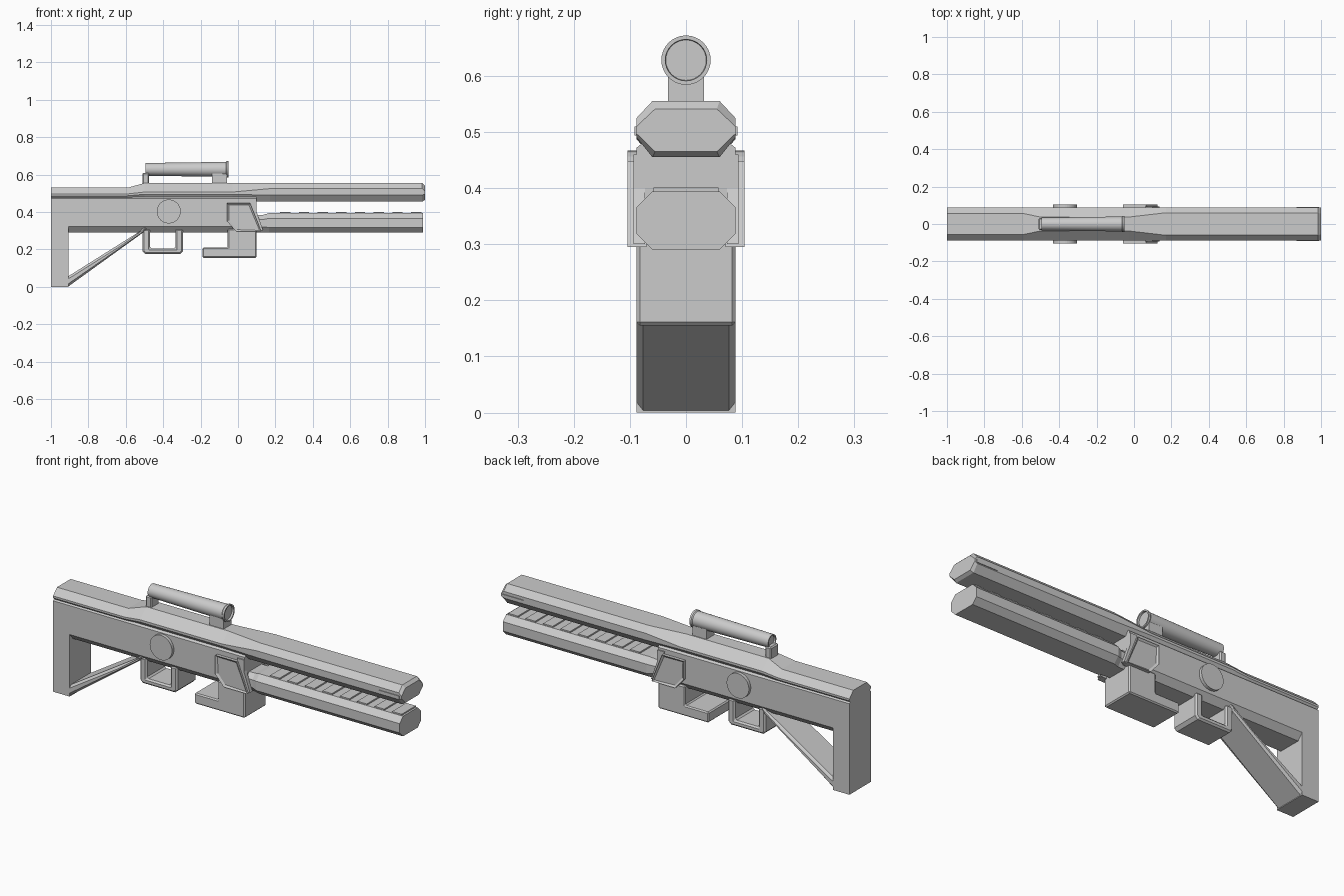
import bpy, bmesh, math

cube = bpy.data.objects.get("Cube")
if cube:
    bpy.data.objects.remove(cube, do_unlink=True)

grey = bpy.data.materials.new("light_grey")
grey.use_nodes = True
GREY = (0.6, 0.6, 0.6, 1)
grey.diffuse_color = GREY
grey.node_tree.nodes["Principled BSDF"].inputs["Base Color"].default_value = GREY


def finish(name, bm, bevel=0):
    bmesh.ops.recalc_face_normals(bm, faces=bm.faces[:])
    me = bpy.data.meshes.new(name)
    bm.to_mesh(me)
    bm.free()
    me.materials.append(grey)
    ob = bpy.data.objects.new(name, me)
    bpy.context.collection.objects.link(ob)
    if bevel:
        mod = ob.modifiers.new("Bevel", "BEVEL")
        mod.width = bevel
        mod.segments = 1
        mod.limit_method = "ANGLE"
        mod.angle_limit = math.radians(50)
    return ob


def loft(name, rings):
    """Skin a list of equal-length point rings and cap both ends."""
    bm = bmesh.new()
    vs = [[bm.verts.new(p) for p in r] for r in rings]
    n = len(rings[0])
    for a, b in zip(vs, vs[1:]):
        for i in range(n):
            j = (i + 1) % n
            bm.faces.new((a[i], a[j], b[j], b[i]))
    bm.faces.new(vs[0])
    bm.faces.new(vs[-1])
    return finish(name, bm)


def octagon(x, top, top_w, shoulder, low, bottom, bottom_w, w=0.088):
    half = [(top_w, top), (w, shoulder), (w, low), (bottom_w, bottom)]
    pts = half + [(-y, z) for y, z in reversed(half)]
    return [(x, y, z) for y, z in pts]


def prism(name, outline, y0, y1, bevel=0, inset=None):
    """Extrude an x-z outline along y; optionally recess the y1 face."""
    bm = bmesh.new()
    a = [bm.verts.new((x, y0, z)) for x, z in outline]
    b = [bm.verts.new((x, y1, z)) for x, z in outline]
    bm.faces.new(a)
    outer = bm.faces.new(b)
    for i in range(len(a)):
        j = (i + 1) % len(a)
        bm.faces.new((a[i], a[j], b[j], b[i]))
    bmesh.ops.recalc_face_normals(bm, faces=bm.faces[:])
    if inset:
        bmesh.ops.inset_region(bm, faces=[outer], thickness=inset[0], depth=inset[1])
    return finish(name, bm, bevel)


def box(x0, x1, z0, z1):
    return [(x0, z0), (x1, z0), (x1, z1), (x0, z1)]


def tube(name, profile, z, sides=32):
    """Round part along x from (x, radius) pairs."""
    ob = loft(name, [[(x, r * math.cos(2 * math.pi * i / sides),
                       z + r * math.sin(2 * math.pi * i / sides))
                      for i in range(sides)] for x, r in profile])
    bpy.ops.object.select_all(action="DESELECT")
    ob.select_set(True)
    bpy.context.view_layer.objects.active = ob
    bpy.ops.object.shade_smooth_by_angle(angle=math.radians(30))
    return ob


# Upper shell running from the stock to the muzzle
loft("upper_shell", [
    octagon(-1.0, 0.53, 0.056, 0.497, 0.487, 0.455, 0.06),
    octagon(-0.59, 0.53, 0.056, 0.497, 0.487, 0.455, 0.06),
    octagon(-0.50, 0.555, 0.037, 0.507, 0.495, 0.455, 0.06),
    octagon(-0.03, 0.555, 0.037, 0.507, 0.495, 0.455, 0.06),
    octagon(0.17, 0.555, 0.06, 0.525, 0.49, 0.455, 0.06),
    octagon(0.985, 0.555, 0.06, 0.525, 0.49, 0.455, 0.06),
    octagon(1.0, 0.541, 0.055, 0.51, 0.497, 0.465, 0.055),
])

# Lower receiver with chamfered edges
loft("receiver", [octagon(x, 0.483, 0.074, 0.472, 0.322, 0.29, 0.06)
                  for x in (-1.0, 0.10)])

# Lower barrel with a narrow neck and a row of slats
loft("lower_barrel", [
    octagon(0.08, 0.385, 0.05, 0.36, 0.32, 0.29, 0.05, 0.075),
    octagon(0.135, 0.385, 0.05, 0.36, 0.32, 0.29, 0.05, 0.075),
    octagon(0.165, 0.394, 0.06, 0.366, 0.318, 0.29, 0.06),
    octagon(0.99, 0.394, 0.06, 0.366, 0.318, 0.29, 0.06),
])
for i in range(8):
    x = 0.225 + 0.1 * i
    prism(f"barrel_slat_{i + 1}", box(x, x + 0.055, 0.388, 0.401), -0.058, 0.058)

# Stock: butt post and diagonal strut
prism("stock_butt", box(-1.0, -0.905, 0.0, 0.46), -0.088, 0.088)
prism("stock_strut", [(-0.95, 0.0), (-0.91, 0.0), (-0.48, 0.31), (-0.50, 0.33),
                      (-0.56, 0.30), (-0.52, 0.292), (-0.905, 0.058), (-0.95, 0.04)][:4]
      + [(-0.46 - 0.06, 0.30), (-0.905, 0.058), (-0.95, 0.04)], -0.088, 0.088, 0.012)

# Trigger guard loop
prism("trigger_guard", [(-0.51, 0.31), (-0.51, 0.19), (-0.495, 0.175), (-0.31, 0.175),
                        (-0.295, 0.19), (-0.295, 0.31), (-0.335, 0.31), (-0.335, 0.205),
                        (-0.47, 0.205), (-0.47, 0.31)], -0.08, 0.08, 0.008)

# Magazine block with rearward foot
prism("magazine", [(-0.19, 0.155), (0.10, 0.155), (0.10, 0.31), (-0.055, 0.31),
                   (-0.055, 0.21), (-0.19, 0.21)], -0.088, 0.088, 0.006)

# Side fittings on both flanks
for side, s in (("left", 1), ("right", -1)):
    prism(f"side_panel_{side}", [(-0.058, 0.447), (0.065, 0.447), (0.125, 0.295),
                                 (-0.01, 0.295), (-0.058, 0.35)],
          s * 0.07, s * 0.104, 0, (0.012, -0.007))
    prism(f"panel_bracket_{side}", [(0.06, 0.46), (0.10, 0.46), (0.10, 0.40),
                                    (0.135, 0.30), (0.11, 0.30), (0.075, 0.40)],
          s * 0.073, s * 0.094)
    prism(f"pivot_disc_{side}", [(-0.37 + 0.064 * math.cos(math.pi * i / 16),
                                  0.403 + 0.064 * math.sin(math.pi * i / 16))
                                 for i in range(32)], s * 0.08, s * 0.104)
    prism(f"muzzle_rail_{side}", box(0.87, 0.99, 0.494, 0.51), s * 0.08, s * 0.092)

# Scope and its two mounts
tube("scope", [(-0.487, 0.026), (-0.495, 0.028), (-0.495, 0.034), (-0.065, 0.040),
               (-0.06, 0.044), (-0.05, 0.044), (-0.05, 0.037), (-0.06, 0.036)], 0.628)
prism("scope_mount_rear", box(-0.51, -0.475, 0.545, 0.61), -0.032, 0.032, 0.006)
prism("scope_mount_front", box(-0.14, -0.06, 0.545, 0.61), -0.032, 0.032)
